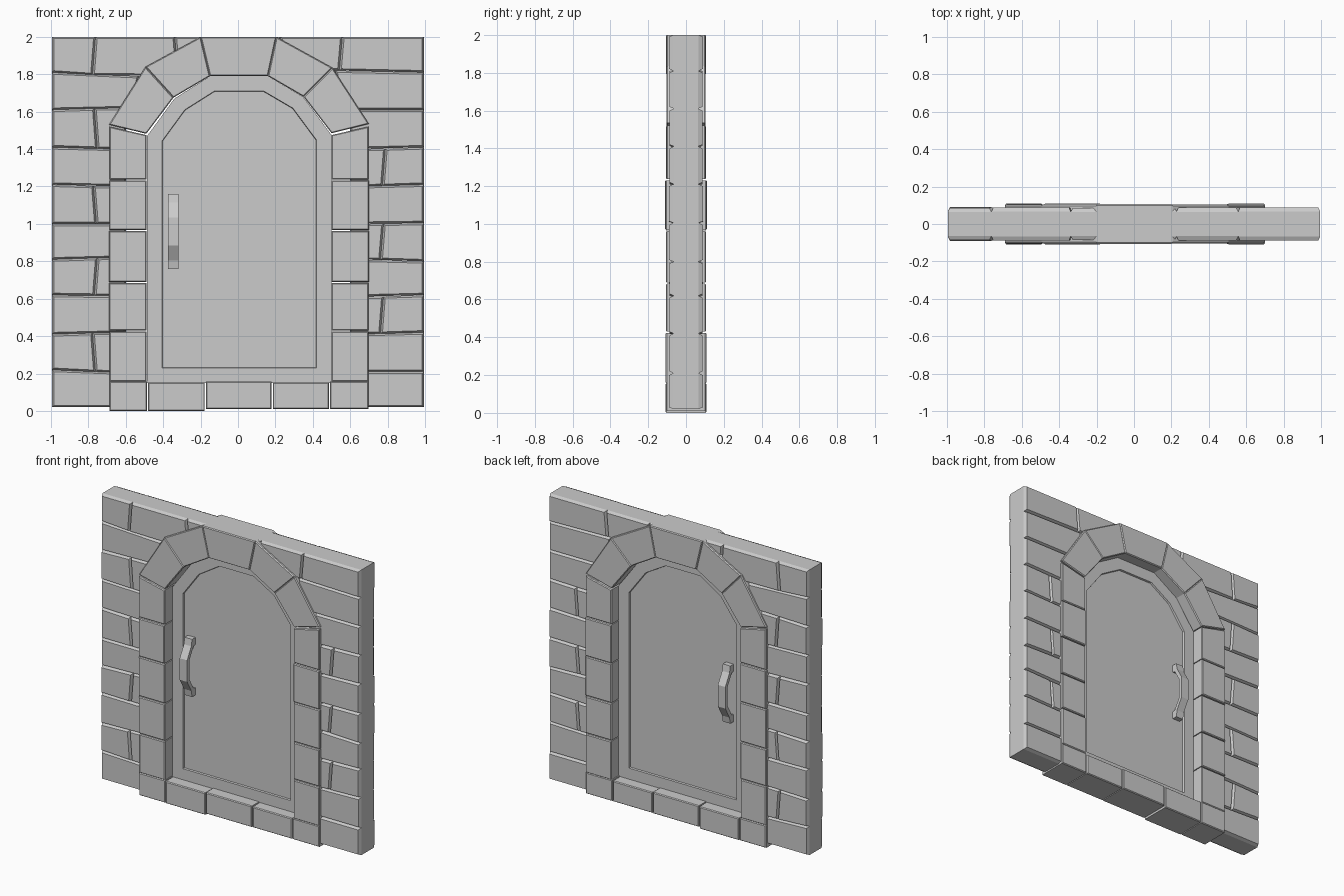
import bpy, bmesh, random

if "Cube" in bpy.data.objects:
    bpy.data.objects.remove(bpy.data.objects["Cube"])

random.seed(4)
stone = bpy.data.materials.new("plain_grey")
stone.diffuse_color = (0.6, 0.6, 0.6, 1)
stone.use_nodes = True
stone.node_tree.nodes["Principled BSDF"].inputs["Base Color"].default_value = stone.diffuse_color


def finish(bm, name):
    mesh = bpy.data.meshes.new(name)
    bm.to_mesh(mesh)
    bm.free()
    mesh.materials.append(stone)
    ob = bpy.data.objects.new(name, mesh)
    bpy.context.collection.objects.link(ob)
    return ob


def prism(outline, half):
    """Extrude an (x, z) outline from y=-half to y=half; return bmesh and its two caps."""
    bm = bmesh.new()
    rings = [[bm.verts.new((x, y, z)) for x, z in outline] for y in (-half, half)]
    caps = [bm.faces.new(r) for r in rings]
    n = len(outline)
    for i in range(n):
        j = (i + 1) % n
        bm.faces.new((rings[0][i], rings[0][j], rings[1][j], rings[1][i]))
    bmesh.ops.recalc_face_normals(bm, faces=bm.faces[:])
    return bm, caps


def inset_caps(bm, caps, width, half):
    """Inset both caps and move the inner faces to y = -half and y = half."""
    bmesh.ops.inset_individual(bm, faces=caps, thickness=width, use_even_offset=True)
    for cap, y in zip(caps, (-half, half)):
        for v in cap.verts:
            v.co.y = y


def block(name, outline, half, width, depth):
    """Stone with chamfered front and back edges."""
    bm, caps = prism(outline, half - depth)
    inset_caps(bm, caps, width, half)
    return finish(bm, name)


# Wall bricks: each course has (outer z, inner z) joints, inner end and vertical splits
left_z = [(2, 2), (1.81, 1.79), (1.61, 1.62), (1.41, 1.40), (1.21, 1.20), (1.0, 1.0),
          (.81, .82), (.62, .615), (.41, .42), (.22, .205), (.02, .02)]
right_z = [(2, 2), (1.81, 1.82), (1.61, 1.61), (1.41, 1.40), (1.21, 1.20), (1.005, 1.0),
           (.80, .81), (.62, .61), (.42, .41), (.21, .21), (.02, .02)]
left_splits = {0: [.77, .33], 1: [.54], 2: [.76], 4: [.765], 6: [.76], 8: [.77]}
right_splits = {0: [.55, .235], 1: [.53], 3: [.78], 5: [.77], 7: [.77]}
for side, levels, splits in ((-1, left_z, left_splits), (1, right_z, right_splits)):
    for row in range(10):
        inner = {0: .18, 1: .48}.get(row, .6)
        joints = [(.995, .995)]
        for x in splits.get(row, []):
            tilt = random.choice((-.008, .008))
            joints.append((x + tilt, x - tilt))
        joints.append((inner, inner))

        def height(level, x):
            outer_z, inner_z = levels[level]
            t = min(1, (.995 - x) / .3)
            return outer_z + (inner_z - outer_z) * t

        for (ta, ba), (tb, bb) in zip(joints, joints[1:]):
            quad = [(side * ta, height(row, ta)), (side * tb, height(row, tb)),
                    (side * bb, height(row + 1, bb)), (side * ba, height(row + 1, ba))]
            block("wall_brick", quad, .088 + random.uniform(-.002, .002), .01, .022)

# Jamb stones beside the door
jamb_z = [.157, .43, .69, .967, 1.237]
for side, inner, outer in ((-1, .49, .69), (1, .50, .70)):
    for i, z in enumerate(jamb_z):
        last = i == len(jamb_z) - 1
        top_in, top_out = (1.475, 1.52) if last else (jamb_z[i + 1] - .006,) * 2
        o = outer + random.uniform(-.004, .002)
        block("jamb_stone", [(side * inner, z), (side * o, z), (side * o, top_out),
                             (side * inner, top_in)],
              .107 + random.uniform(-.003, .003), .005, .006)

# Arch stones
arch_out = [(-.69, 1.53), (-.495, 1.84), (-.20, 2.0), (.205, 2.0), (.505, 1.835), (.70, 1.535)]
arch_in = [(-.49, 1.482), (-.345, 1.675), (-.15, 1.79), (.16, 1.79), (.35, 1.68), (.50, 1.485)]
for i in range(5):
    name = "keystone" if i == 2 else "arch_stone"
    block(name, [arch_in[i], arch_out[i], arch_out[i + 1], arch_in[i + 1]],
          .107 if i == 2 else .104, .005, .007)

# Sill stones under the door
sill_x = [-.69, -.483, -.175, .183, .49, .70]
for i, (a, b) in enumerate(zip(sill_x, sill_x[1:])):
    top = .157 - .004 * (i % 2)
    base = 0 if i < 2 else .01
    block("sill_stone", [(a + .003, base), (b - .003, base), (b - .003, top), (a + .003, top)],
          .107 + random.uniform(-.003, .003), .005, .006)

# Door slab with a recessed panel on both faces
slab = [(-.486, .15), (.50, .15), (.50, 1.475), (.348, 1.68), (.16, 1.79),
        (-.15, 1.79), (-.34, 1.67), (-.486, 1.47)]
bm, caps = prism(slab, .026)
inset_caps(bm, caps, .08, .026)
inset_caps(bm, caps, .003, .014)
finish(bm, "door")

# Bent strap handle on both faces, profile as (distance from centre, z)
half_profile = [(.012, .20), (.05, .20), (.058, .155), (.104, .075)]
inner_profile = [(.08, .065), (.034, .145), (.012, .15)]
outer = half_profile + [(d, -z) for d, z in reversed(half_profile)]
under = [(d, -z) for d, z in reversed(inner_profile)] + inner_profile
for side, name in ((-1, "front_handle"), (1, "back_handle")):
    bm = bmesh.new()
    rings = [[bm.verts.new((x, side * d, .96 + z)) for d, z in outer + under]
             for x in (-.375, -.318)]
    for r in rings:
        bm.faces.new(r)
    n = len(rings[0])
    for i in range(n):
        j = (i + 1) % n
        bm.faces.new((rings[0][i], rings[0][j], rings[1][j], rings[1][i]))
    bmesh.ops.recalc_face_normals(bm, faces=bm.faces[:])
    finish(bm, name)
